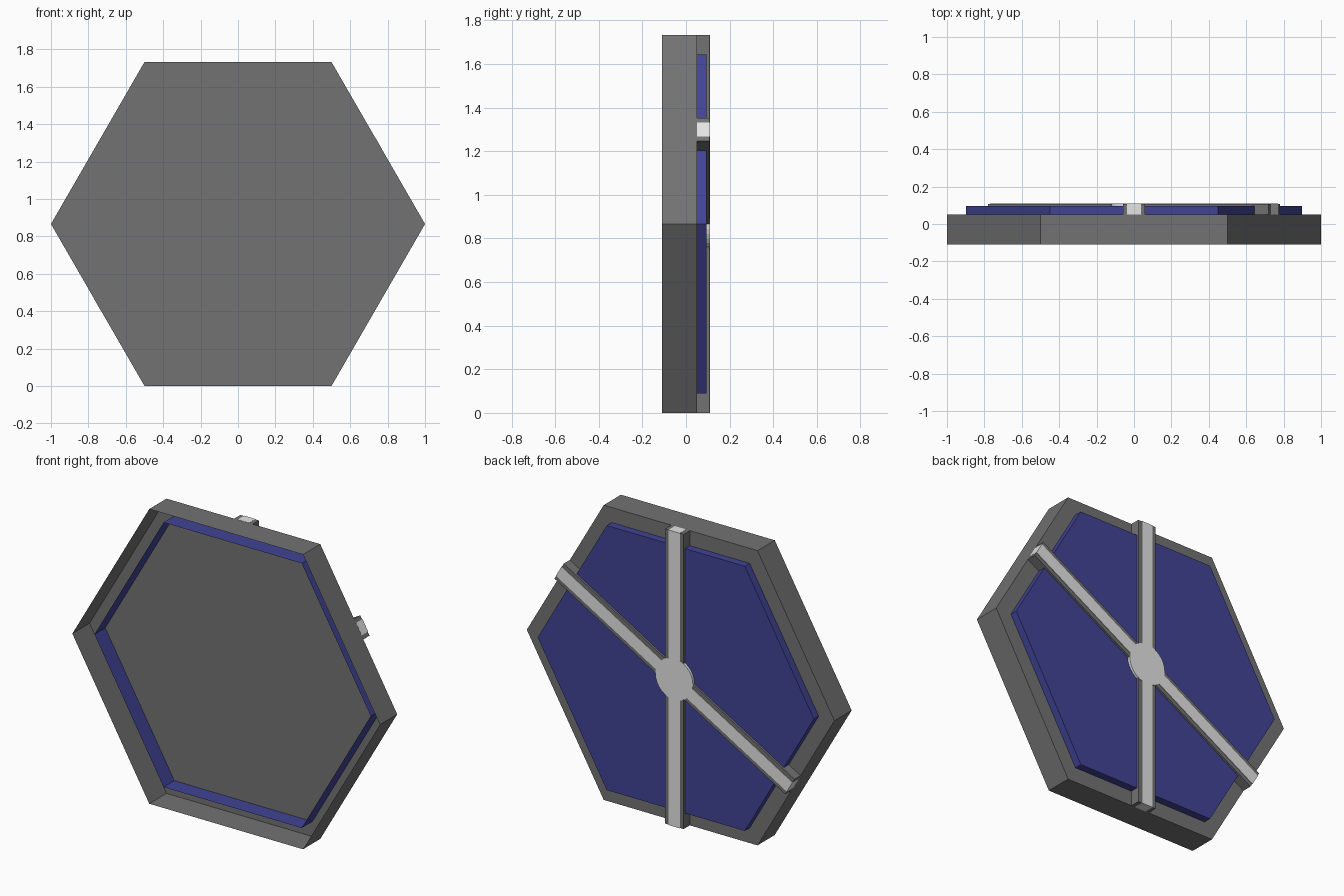
import bpy, bmesh, math
from mathutils import Matrix

if "Cube" in bpy.data.objects:
    bpy.data.objects.remove(bpy.data.objects["Cube"])

CZ = math.sqrt(3) / 2  # height of the hexagon centre


def material(name, rgb):
    m = bpy.data.materials.new(name)
    m.diffuse_color = (*rgb, 1)
    m.use_nodes = True
    m.node_tree.nodes["Principled BSDF"].inputs["Base Color"].default_value = m.diffuse_color
    return m


GREY = material("dark grey", (0.17, 0.17, 0.17))
BLUE = material("deep blue", (0.052, 0.056, 0.30))
LIGHT = material("light grey", (0.78, 0.78, 0.78))


def finish(name, bm, mat):
    me = bpy.data.meshes.new(name)
    bm.to_mesh(me)
    bm.free()
    me.materials.append(mat)
    ob = bpy.data.objects.new(name, me)
    bpy.context.collection.objects.link(ob)
    return ob


def prism(name, sides, radius, y0, y1, mat, open_front=True):
    """Upright prism along y, closed at the back, optionally open at the front."""
    bm = bmesh.new()
    rings = []
    for y in (y0, y1):
        rings.append([bm.verts.new((radius * math.cos(2 * math.pi * i / sides), y,
                                    CZ + radius * math.sin(2 * math.pi * i / sides)))
                      for i in range(sides)])
    front, back = rings
    for i in range(sides):
        j = (i + 1) % sides
        bm.faces.new((front[i], front[j], back[j], back[i]))
    bm.faces.new(back[::-1])
    if not open_front:
        bm.faces.new(front)
    bm.normal_update()
    return finish(name, bm, mat)


def bar(name, angle, half_length, width, y0, y1, mat):
    """Bar through the centre, lying on the back, turned by angle in the xz plane."""
    bm = bmesh.new()
    bmesh.ops.create_cube(bm, size=1)
    m = (Matrix.Translation((0, (y0 + y1) / 2, CZ))
         @ Matrix.Rotation(-angle, 4, 'Y')
         @ Matrix.Diagonal((2 * half_length, y1 - y0, width, 1)))
    bm.transform(m)
    return finish(name, bm, mat)


# Hexagonal tray, open at the front
prism("outer_shell", 6, 1.0, -0.11, 0.05, GREY)

# Blue panel passing through the tray, also open at the front
prism("blue_panel", 6, 0.898, -0.05, 0.095, BLUE)

# Two crossing bars, each a grey channel with a light strip
for label, deg in (("upright", 90), ("slanted", 30)):
    a = math.radians(deg)
    bar(label + "_channel", a, CZ, 0.12, 0.05, 0.107, GREY)
    bar(label + "_strip", a, CZ + 0.001, 0.074, 0.0505, 0.11, LIGHT)

# Round hub where the bars meet
prism("centre_hub", 32, 0.122, 0.0505, 0.11, LIGHT, open_front=False)
